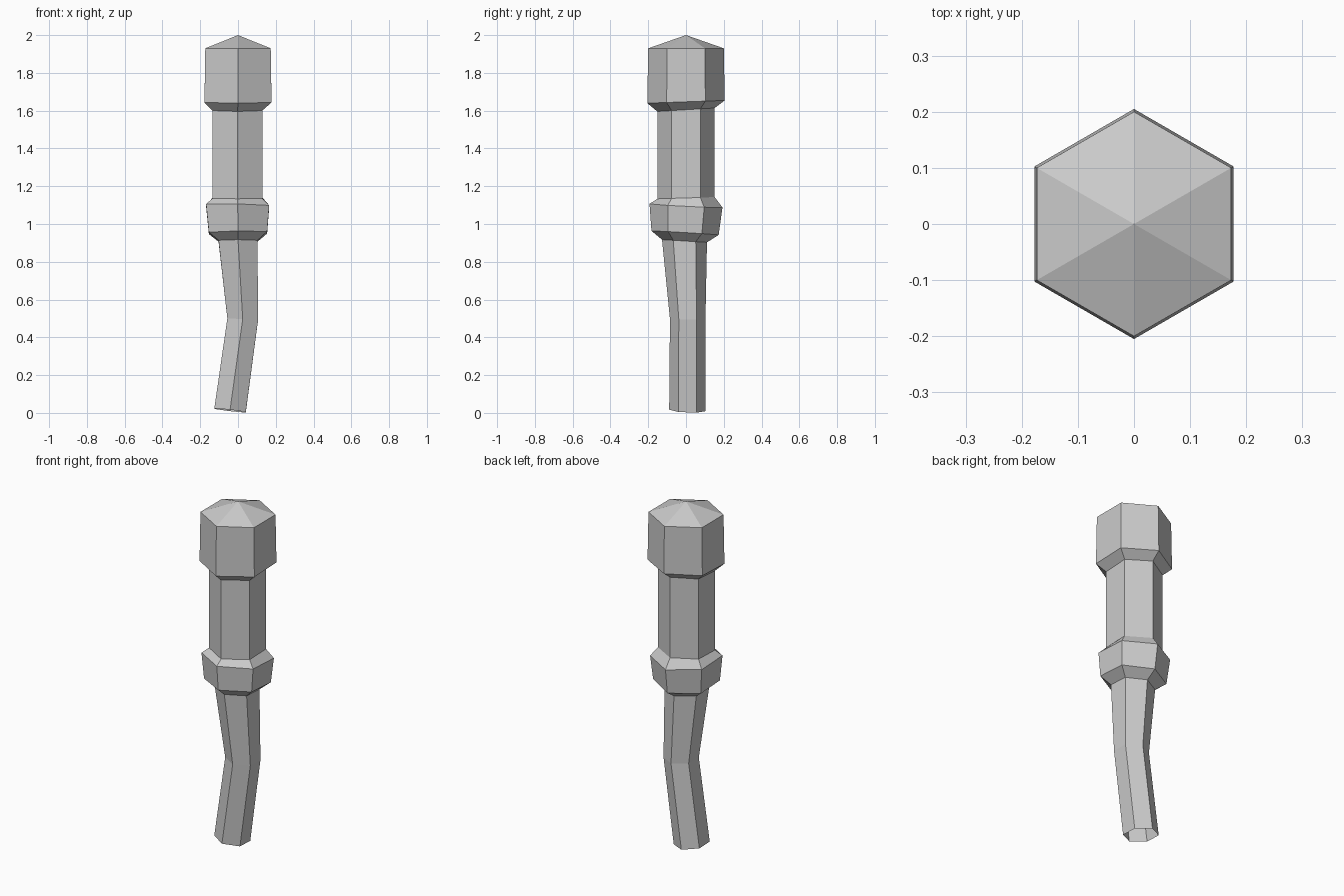
import bpy, bmesh, math

if "Cube" in bpy.data.objects:
    bpy.data.objects.remove(bpy.data.objects["Cube"])

SIDES = 6

# Rings from bottom to top: centre x, centre y, z, radius, z slope along x, z slope along y
RINGS = [
    (-0.042, 0.007, 0.013, 0.096, -0.12, -0.04),   # open foot
    (0.025, 0.009, 0.497, 0.094, -0.04, 0.0),      # bend of the grip
    (0.0, -0.008, 0.910, 0.119, 0.0, -0.06),       # top of the grip
    (0.0, -0.005, 0.953, 0.178, 0.01, -0.06),      # collar, lower edge
    (-0.002, 0.0, 1.097, 0.193, -0.02, -0.05),     # collar, upper edge
    (-0.003, 0.0, 1.138, 0.152, 0.0, 0.03),        # shaft, lower end
    (-0.003, 0.0, 1.605, 0.152, 0.0, 0.06),        # shaft, upper end
    (0.0, 0.0, 1.647, 0.205, 0.0, 0.035),          # head, lower edge
    (0.0, 0.0, 1.930, 0.200, 0.0, 0.0),            # head, upper edge
]
APEX = (0.0, 0.0, 2.0)


def add_ring(bm, cx, cy, z, r, slope_x, slope_y):
    verts = []
    for i in range(SIDES):
        a = math.pi / 2 + math.tau * i / SIDES
        dx, dy = r * math.cos(a), r * math.sin(a)
        verts.append(bm.verts.new((cx + dx, cy + dy, z + slope_x * dx + slope_y * dy)))
    return verts


bm = bmesh.new()
rings = [add_ring(bm, *ring) for ring in RINGS]

# Side walls
for low, high in zip(rings, rings[1:]):
    for i in range(SIDES):
        j = (i + 1) % SIDES
        bm.faces.new((low[i], low[j], high[j], high[i]))

# Pointed cap on the head
tip = bm.verts.new(APEX)
top = rings[-1]
for i in range(SIDES):
    bm.faces.new((top[i], top[(i + 1) % SIDES], tip))

mesh = bpy.data.meshes.new("hexagonal_handle")
bm.to_mesh(mesh)
bm.free()
bpy.context.collection.objects.link(bpy.data.objects.new("hexagonal_handle", mesh))
